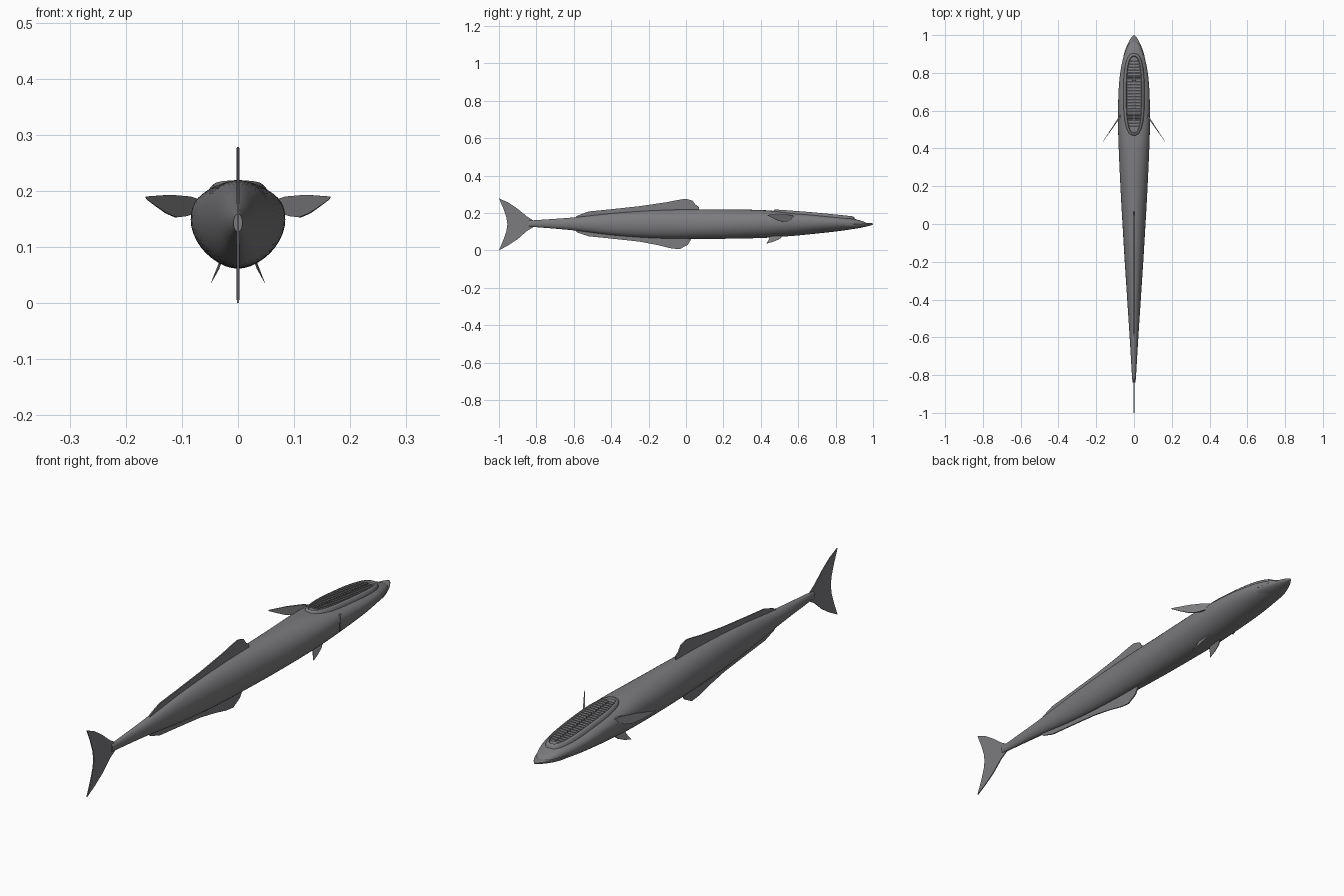
import bpy, bmesh, math
from mathutils import Vector

cube = bpy.data.objects.get("Cube")
if cube:
    bpy.data.objects.remove(cube, do_unlink=True)

GREY = (0.2, 0.2, 0.21, 1)
skin = bpy.data.materials.new("slate_grey")
skin.use_nodes = True
skin.diffuse_color = GREY
skin.node_tree.nodes["Principled BSDF"].inputs["Base Color"].default_value = GREY


def finish(name, bm, angle=40):
    bmesh.ops.recalc_face_normals(bm, faces=bm.faces)
    mesh = bpy.data.meshes.new(name)
    bm.to_mesh(mesh)
    bm.free()
    mesh.materials.append(skin)
    ob = bpy.data.objects.new(name, mesh)
    bpy.context.collection.objects.link(ob)
    bpy.ops.object.select_all(action='DESELECT')
    ob.select_set(True)
    bpy.context.view_layer.objects.active = ob
    bpy.ops.object.shade_smooth_by_angle(angle=math.radians(angle))
    return ob


def bridge(bm, a, b):
    for i in range(len(a)):
        j = (i + 1) % len(a)
        bm.faces.new((a[i], a[j], b[j], b[i]))


def smooth_stations(keys, steps):
    """Hermite interpolation of (y, ...) rows along y."""
    def slope(i, c):
        a, b = keys[max(i - 1, 0)], keys[min(i + 1, len(keys) - 1)]
        return (b[c] - a[c]) / (b[0] - a[0])
    rows = []
    for i in range(len(keys) - 1):
        p, q = keys[i], keys[i + 1]
        h = q[0] - p[0]
        for s in range(steps):
            t = s / steps
            row = [p[0] + h * t]
            for c in range(1, len(p)):
                m, n = slope(i, c) * h, slope(i + 1, c) * h
                d = p[c] - q[c]
                row.append(p[c] + m * t + (-3 * d - 2 * m - n) * t * t
                           + (2 * d + m + n) * t ** 3)
            rows.append(row)
    return rows + [list(keys[-1])]


def loft(name, keys, sides=40, steps=3):
    """Rows: y, half width, height of widest point, top, bottom, squareness of top."""
    bm = bmesh.new()
    rings = []
    for y, w, mid, top, low, power in smooth_stations(keys, steps):
        ring = []
        for k in range(sides):
            a = math.tau * k / sides
            c, s = math.cos(a), math.sin(a)
            e = 2 / power if s > 0 else 1
            x = w * math.copysign(abs(c) ** e, c)
            z = mid + (top - mid) * s ** e if s > 0 else mid + (mid - low) * s
            ring.append(bm.verts.new((x, y, z)))
        rings.append(ring)
    for a, b in zip(rings, rings[1:]):
        bridge(bm, a, b)
    bm.faces.new(rings[0])
    bm.faces.new(rings[-1])
    return finish(name, bm)


def fin(name, outline, thick, tip=None):
    """Thin closed fin; thins out towards the point with index tip."""
    pts = [Vector(p) for p in outline]
    normal = Vector()
    for i, p in enumerate(pts):
        normal += (p - pts[0]).cross(pts[(i + 1) % len(pts)] - pts[0])
    normal.normalize()
    reach = max((p - pts[tip or 0]).length for p in pts)
    bm = bmesh.new()
    sides = []
    for sign in (1, -1):
        ring = []
        for p in pts:
            f = 1 if tip is None else 0.1 + 0.9 * (p - pts[tip]).length / reach
            ring.append(bm.verts.new(p + normal * sign * thick * f / 2))
        sides.append(ring)
    bridge(bm, *sides)
    for ring in sides:
        bm.faces.new(ring)
    return finish(name, bm, 30)


# Body and lower jaw
loft("body", [
    (-0.84, 0.008, 0.143, 0.159, 0.127, 2),
    (-0.8, 0.011, 0.143, 0.162, 0.124, 2),
    (-0.6, 0.023, 0.142, 0.176, 0.107, 2),
    (-0.4, 0.036, 0.141, 0.198, 0.082, 2),
    (-0.2, 0.049, 0.14, 0.212, 0.067, 2),
    (0, 0.061, 0.14, 0.219, 0.062, 2),
    (0.2, 0.072, 0.141, 0.219, 0.062, 2),
    (0.4, 0.081, 0.145, 0.216, 0.066, 2.2),
    (0.5, 0.084, 0.148, 0.209, 0.072, 2.5),
    (0.6, 0.084, 0.15, 0.202, 0.08, 2.6),
    (0.7, 0.082, 0.151, 0.193, 0.09, 2.6),
    (0.8, 0.073, 0.149, 0.183, 0.101, 2.5),
    (0.88, 0.057, 0.145, 0.173, 0.112, 2.4),
    (0.94, 0.035, 0.141, 0.157, 0.124, 2.2),
    (0.96, 0.022, 0.14, 0.149, 0.13, 2),
    (0.97, 0.01, 0.14, 0.144, 0.134, 2)])
loft("lower_jaw", [
    (0.85, 0.062, 0.137, 0.142, 0.111, 2),
    (0.9, 0.053, 0.138, 0.144, 0.115, 2),
    (0.94, 0.039, 0.139, 0.146, 0.122, 2),
    (0.97, 0.025, 0.141, 0.147, 0.129, 2),
    (0.99, 0.012, 0.142, 0.146, 0.134, 2),
    (1, 0.003, 0.141, 0.143, 0.138, 2)])

# Middle fins and tail
def side_fin(name, outline, thick):
    fin(name, [(0, y, z) for y, z in outline], thick)


side_fin("dorsal_fin", [
    (-0.6, 0.17), (-0.58, 0.186), (-0.52, 0.208), (-0.4, 0.22), (-0.25, 0.236),
    (-0.1, 0.258), (-0.04, 0.27), (0, 0.276), (0.035, 0.266), (0.05, 0.245),
    (0.07, 0.232), (0.07, 0.2), (-0.3, 0.18)], 0.005)
side_fin("anal_fin", [
    (-0.6, 0.115), (-0.58, 0.095), (-0.52, 0.075), (-0.4, 0.063), (-0.25, 0.047),
    (-0.15, 0.028), (-0.08, 0.011), (-0.035, 0.006), (0.01, 0.03), (0.025, 0.055),
    (0.03, 0.08), (-0.3, 0.1)], 0.005)
side_fin("tail_fin", [
    (-0.81, 0.156), (-0.85, 0.181), (-0.9, 0.222), (-0.95, 0.256), (-1, 0.278),
    (-0.975, 0.22), (-0.96, 0.175), (-0.955, 0.14), (-0.96, 0.105), (-0.975, 0.06),
    (-1, 0), (-0.95, 0.027), (-0.9, 0.06), (-0.85, 0.104), (-0.81, 0.128)], 0.004)

# Paired fins
PECTORAL = [(0.58, 0.183), (0.55, 0.19), (0.5, 0.193), (0.435, 0.19), (0.438, 0.185),
            (0.46, 0.174), (0.49, 0.16), (0.515, 0.153), (0.54, 0.155), (0.58, 0.165)]
PELVIC = [(0.028, 0.52, 0.08), (0.028, 0.45, 0.08), (0.034, 0.445, 0.062),
          (0.048, 0.43, 0.036), (0.043, 0.465, 0.046), (0.036, 0.5, 0.062)]
for label, s in (("left", 1), ("right", -1)):
    fin(label + "_pectoral_fin",
        [(s * (0.08 + (0.56 - y) * 0.68), y, z) for y, z in PECTORAL], 0.009, 3)
    fin(label + "_pelvic_fin", [(s * x, y, z) for x, y, z in PELVIC], 0.005, 3)


# Sucker disc on top of the head
MIDDLE, HALF_WIDTH, HALF_LENGTH = 0.685, 0.057, 0.22


def crown(y):
    t = y - 0.5
    return 0.215 - 0.066 * t - 0.06 * t * t


def oval(inset, height, bm):
    ring = []
    for k in range(56):
        a = math.tau * k / 56
        c, s = math.cos(a), math.sin(a)
        x = (HALF_WIDTH - inset) * math.copysign(abs(c) ** 0.75, c)
        y = MIDDLE + (HALF_LENGTH - inset) * math.copysign(abs(s) ** 0.75, s)
        ring.append(bm.verts.new((x, y, crown(y) + height)))
    return ring


bm = bmesh.new()
rings = [oval(i, h, bm) for i, h in (
    (0, -0.03), (0.001, -0.012), (0.005, -0.003), (0.01, 0.002),
    (0.015, 0.002), (0.019, -0.004), (0.045, -0.004))]
for a, b in zip(rings, rings[1:]):
    bridge(bm, a, b)
bm.faces.new(rings[-1])
finish("sucker_disc", bm, 50)

# Paired rows of slats, leaving a groove along the middle
bm = bmesh.new()
ROWS = 23
for r in range(ROWS):
    y = 0.515 + 0.345 * r / (ROWS - 1)
    u = abs(y - MIDDLE) / (HALF_LENGTH - 0.019)
    outer = (HALF_WIDTH - 0.019) * (1 - u ** 2.67) ** 0.375
    for s in (1, -1):
        lower, upper = [], []
        for x, dy in ((0.002, -0.005), (outer, -0.005), (outer, 0.005), (0.002, 0.005)):
            z = crown(y + dy)
            lower.append(bm.verts.new((s * x, y + dy, z - 0.006)))
            upper.append(bm.verts.new((s * x, y + dy * 0.5 - 0.002, z + 0.001)))
        bridge(bm, lower, upper)
        bm.faces.new(lower)
        bm.faces.new(upper)
finish("disc_slats", bm, 20)
